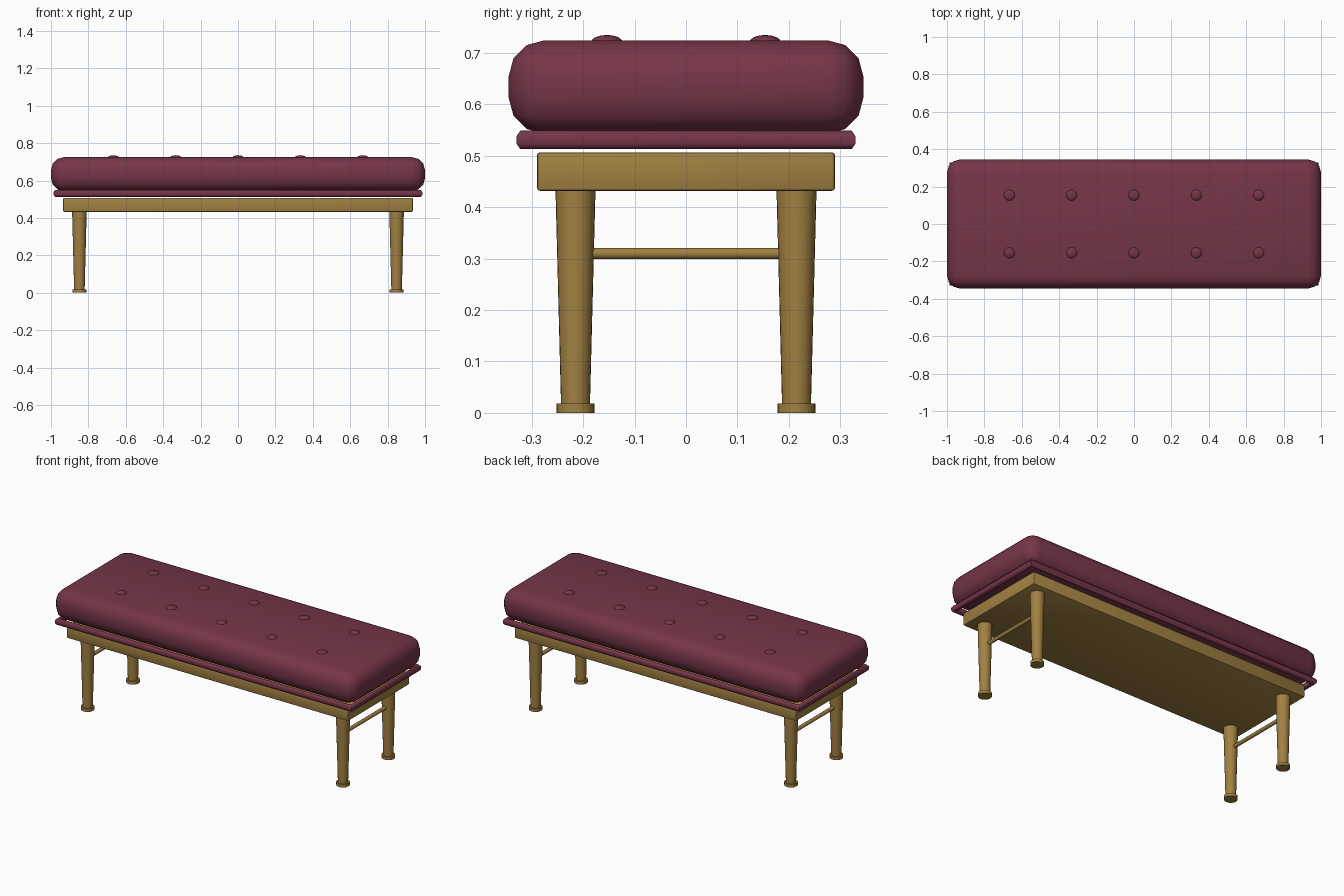
import bpy, bmesh, math
from mathutils import Matrix

if "Cube" in bpy.data.objects:
    bpy.data.objects.remove(bpy.data.objects["Cube"])


def material(name, rgb):
    m = bpy.data.materials.new(name)
    m.use_nodes = True
    m.diffuse_color = (*rgb, 1)
    m.node_tree.nodes["Principled BSDF"].inputs["Base Color"].default_value = (*rgb, 1)
    return m


fabric = material("burgundy fabric", (0.18, 0.036, 0.064))
wood = material("golden wood", (0.36, 0.22, 0.055))


def finish(name, bm, mat, angle=40):
    bmesh.ops.recalc_face_normals(bm, faces=bm.faces)
    me = bpy.data.meshes.new(name)
    bm.to_mesh(me)
    bm.free()
    me.materials.append(mat)
    ob = bpy.data.objects.new(name, me)
    bpy.context.collection.objects.link(ob)
    bpy.ops.object.select_all(action="DESELECT")
    ob.select_set(True)
    bpy.context.view_layer.objects.active = ob
    bpy.ops.object.shade_smooth_by_angle(angle=math.radians(angle))
    return ob


def rounded_box(name, half_x, half_y, z0, z1, radius, segments, mat):
    bm = bmesh.new()
    size = Matrix.Diagonal((2 * half_x, 2 * half_y, z1 - z0, 1))
    bmesh.ops.create_cube(bm, size=1, matrix=Matrix.Translation((0, 0, (z0 + z1) / 2)) @ size)
    bmesh.ops.bevel(bm, geom=bm.edges[:], offset=radius, segments=segments,
                    profile=0.5, affect="EDGES")
    return finish(name, bm, mat)


def cone(bm, x, y, z0, z1, r0, r1, sides=24):
    bmesh.ops.create_cone(bm, cap_ends=True, segments=sides, radius1=r0, radius2=r1,
                          depth=z1 - z0, matrix=Matrix.Translation((x, y, (z0 + z1) / 2)))


# Upholstered seat and wooden frame
rounded_box("seat_cushion", 1.0, 0.345, 0.543, 0.725, 0.07, 3, fabric)
rounded_box("seat_frame", 0.935, 0.29, 0.432, 0.507, 0.006, 2, wood)

# Piping: an eight-sided tube mitred around the cushion base
bm = bmesh.new()
rings = []
for sx, sy in ((1, 1), (-1, 1), (-1, -1), (1, -1)):
    ring = []
    for k in range(8):
        a = math.radians(22.5 + 45 * k)
        out, up = 0.0137 * math.cos(a), 0.0195 * math.sin(a)
        ring.append(bm.verts.new((sx * (0.973 + out), sy * (0.317 + out), 0.531 + up)))
    rings.append(ring)
for i in range(4):
    a, b = rings[i], rings[(i + 1) % 4]
    for k in range(8):
        n = (k + 1) % 8
        bm.faces.new((a[k], a[n], b[n], b[k]))
finish("cushion_piping", bm, fabric, 60)

# Tufting buttons
for row, y in (("front", -0.154), ("back", 0.154)):
    for i in range(5):
        bm = bmesh.new()
        place = Matrix.Translation(((i - 2) / 3, y, 0.721)) @ Matrix.Diagonal((1, 1, 0.46, 1))
        bmesh.ops.create_uvsphere(bm, u_segments=12, v_segments=8, radius=0.031, matrix=place)
        finish(f"{row}_button_{i + 1}", bm, fabric, 60)

# Tapered legs with foot caps, and a side stretcher at each end
leg_x, leg_y = 0.848, 0.215
for side, sx in (("left", 1), ("right", -1)):
    for end, sy in (("front", -1), ("back", 1)):
        bm = bmesh.new()
        cone(bm, sx * leg_x, sy * leg_y, 0.01, 0.436, 0.028, 0.039)
        finish(f"{end}_{side}_leg", bm, wood)
        bm = bmesh.new()
        cone(bm, sx * leg_x, sy * leg_y, 0, 0.018, 0.037, 0.037)
        finish(f"{end}_{side}_foot", bm, wood)
    bm = bmesh.new()
    cone(bm, 0, 0, -leg_y, leg_y, 0.011, 0.011, 12)
    bm.transform(Matrix.Translation((sx * leg_x, 0, 0.31)) @ Matrix.Rotation(math.pi / 2, 4, "X"))
    finish(f"{side}_stretcher", bm, wood)
